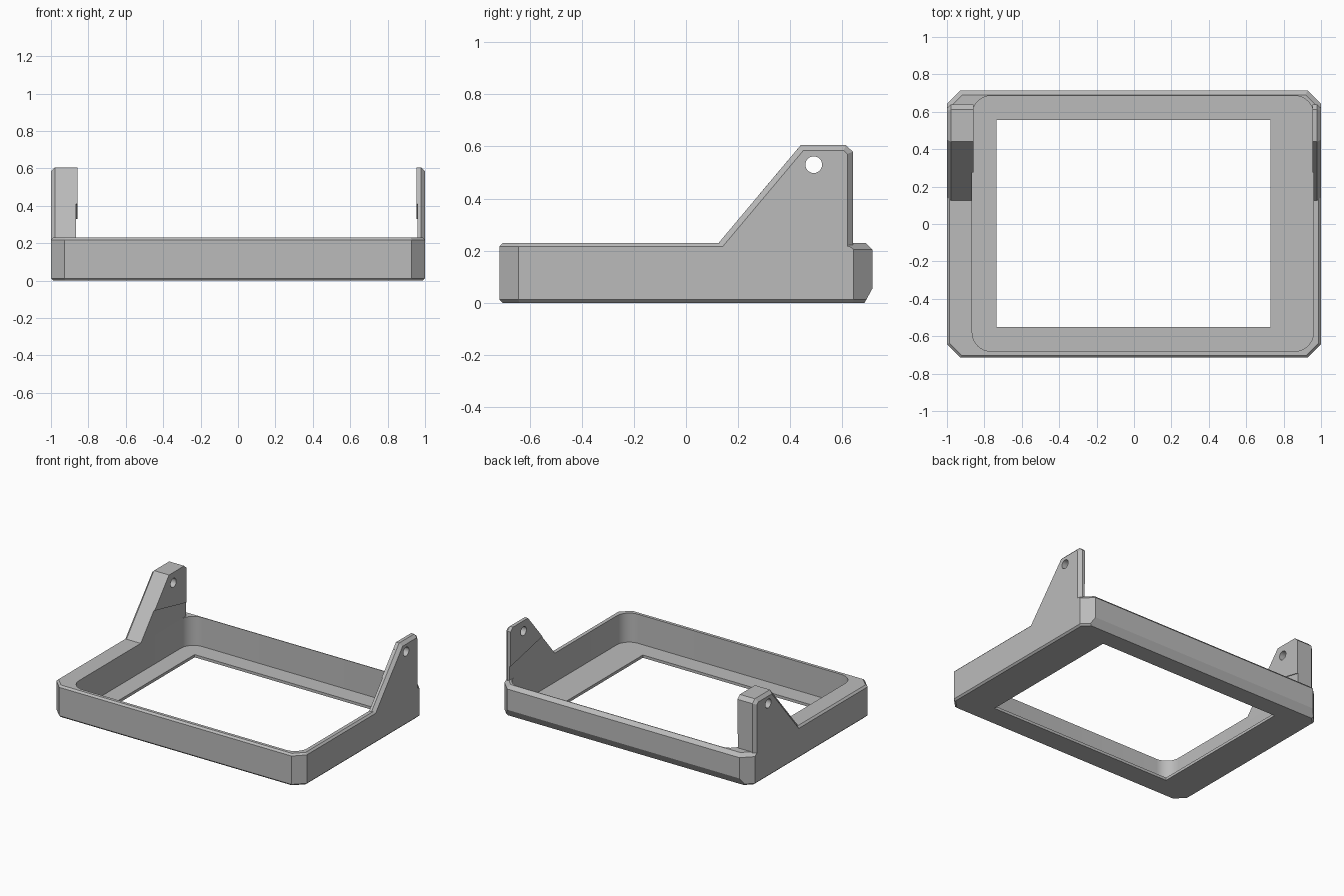
import bpy
import bmesh
import math
from mathutils import Vector, Matrix

old = bpy.data.objects.get("Cube")
if old:
    bpy.data.objects.remove(old, do_unlink=True)

grey = bpy.data.materials.new("plain grey")
grey.use_nodes = True
colour = (0.5, 0.5, 0.5, 1)
grey.diffuse_color = colour
grey.node_tree.nodes["Principled BSDF"].inputs["Base Color"].default_value = colour


def finish(bm, name):
    bmesh.ops.recalc_face_normals(bm, faces=bm.faces[:])
    mesh = bpy.data.meshes.new(name)
    bm.to_mesh(mesh)
    bm.free()
    mesh.materials.append(grey)
    obj = bpy.data.objects.new(name, mesh)
    bpy.context.collection.objects.link(obj)
    return obj


def prism(points, offset):
    """Extrude a flat outline along the offset."""
    bm = bmesh.new()
    face = bm.faces.new([bm.verts.new(p) for p in points])
    top = bmesh.ops.extrude_face_region(bm, geom=[face])["geom"]
    verts = [v for v in top if isinstance(v, bmesh.types.BMVert)]
    bmesh.ops.translate(bm, verts=verts, vec=offset)
    bmesh.ops.recalc_face_normals(bm, faces=bm.faces[:])
    return bm


def slice_off(bm, point, normal):
    """Remove everything beyond a plane and close the cut."""
    cut = bmesh.ops.bisect_plane(bm, geom=bm.verts[:] + bm.edges[:] + bm.faces[:],
                                 plane_co=point, plane_no=normal, clear_outer=True)
    edges = [e for e in cut["geom_cut"] if isinstance(e, bmesh.types.BMEdge)]
    if edges:
        bmesh.ops.contextual_create(bm, geom=edges)


def box(name, x0, x1, y0, y1, z0, z1, radius=0):
    bm = prism([(x0, y0, z0), (x1, y0, z0), (x1, y1, z0), (x0, y1, z0)], (0, 0, z1 - z0))
    if radius:
        upright = [e for e in bm.edges if abs(e.verts[0].co.z - e.verts[1].co.z) > 0.01]
        bmesh.ops.bevel(bm, geom=upright, offset=radius, segments=8, profile=0.5,
                        affect='EDGES')
    return finish(bm, name)


def subtract(obj, cutter):
    mod = obj.modifiers.new("cut", 'BOOLEAN')
    mod.operation = 'DIFFERENCE'
    mod.solver = 'EXACT'
    mod.object = cutter
    bpy.context.view_layer.objects.active = obj
    bpy.ops.object.modifier_apply(modifier=mod.name)


# Tray body: clipped corners and chamfered rims
W, D, H, C = 1.0, 0.715, 0.23, 0.072
outline = [(W, D - C), (W - C, D), (C - W, D), (-W, D - C),
           (-W, C - D), (C - W, -D), (W - C, -D), (W, C - D)]
body = prism([(x, y, 0) for x, y in outline], (0, 0, H))
for i, a in enumerate(outline):
    b = outline[(i + 1) % len(outline)]
    mid = (Vector(a) + Vector(b)) / 2
    n = Vector((b[1] - a[1], a[0] - b[0])).normalized()
    if n.dot(mid) < 0:
        n = -n
    back = n.y > 0.1
    top = 0.025 if back else 0.013
    slice_off(body, (mid.x, mid.y, H - top), (n.x, n.y, 1))
    slice_off(body, (mid.x, mid.y, 0.012), (n.x, n.y, -1))
slice_off(body, (0, D, 0.055), (0, 0.055, -0.03))
tray = finish(body, "tray_frame")

# Offset pocket and rectangular opening
pocket = box("pocket_cutter", -0.865, 0.96, -0.68, 0.685, 0.02, 0.5, 0.1)
opening = box("opening_cutter", -0.735, 0.73, -0.55, 0.555, -0.2, 0.3)
subtract(tray, pocket)
subtract(tray, opening)

# Pin hole through both ears
bm = bmesh.new()
bmesh.ops.create_cone(bm, cap_ends=True, segments=32, radius1=0.032, radius2=0.032, depth=3,
                      matrix=Matrix.Translation((0, 0.49, 0.53)) @ Matrix.Rotation(math.pi / 2, 4, 'Y'))
pin = finish(bm, "pin_cutter")

# Ears with chamfered outer edges, and a thin raised pad inside each
EAR = [(0.1, 0.2), (0.44, 0.605), (0.613, 0.605), (0.64, 0.58), (0.64, 0.2)]
PAD = [(0.276, 0.41)] + EAR[1:4] + [(0.64, 0.33)]
for side, inner, label in ((-1, 0.865, "right"), (1, 0.96, "left")):
    ear = prism([(side * inner, y, z) for y, z in EAR], (side * (1 - inner), 0, 0))
    for (y0, z0), (y1, z1) in zip(EAR, EAR[1:]):
        n = Vector((0, z0 - z1, y1 - y0)).normalized()
        slice_off(ear, (side * 0.979, y0, z0), (side, n.y, n.z))
    ear = finish(ear, label + "_ear")
    pad = finish(prism([(side * (inner - 0.006), y, z) for y, z in PAD],
                       (side * 0.008, 0, 0)), label + "_ear_pad")
    subtract(ear, pin)
    subtract(pad, pin)

for cutter in (pocket, opening, pin):
    bpy.data.objects.remove(cutter, do_unlink=True)

# Smooth the round corners and holes, keep edges sharp
for obj in bpy.context.scene.objects:
    if obj.type == 'MESH':
        obj.select_set(True)
        bpy.context.view_layer.objects.active = obj
bpy.ops.object.shade_smooth_by_angle(angle=math.radians(25))
